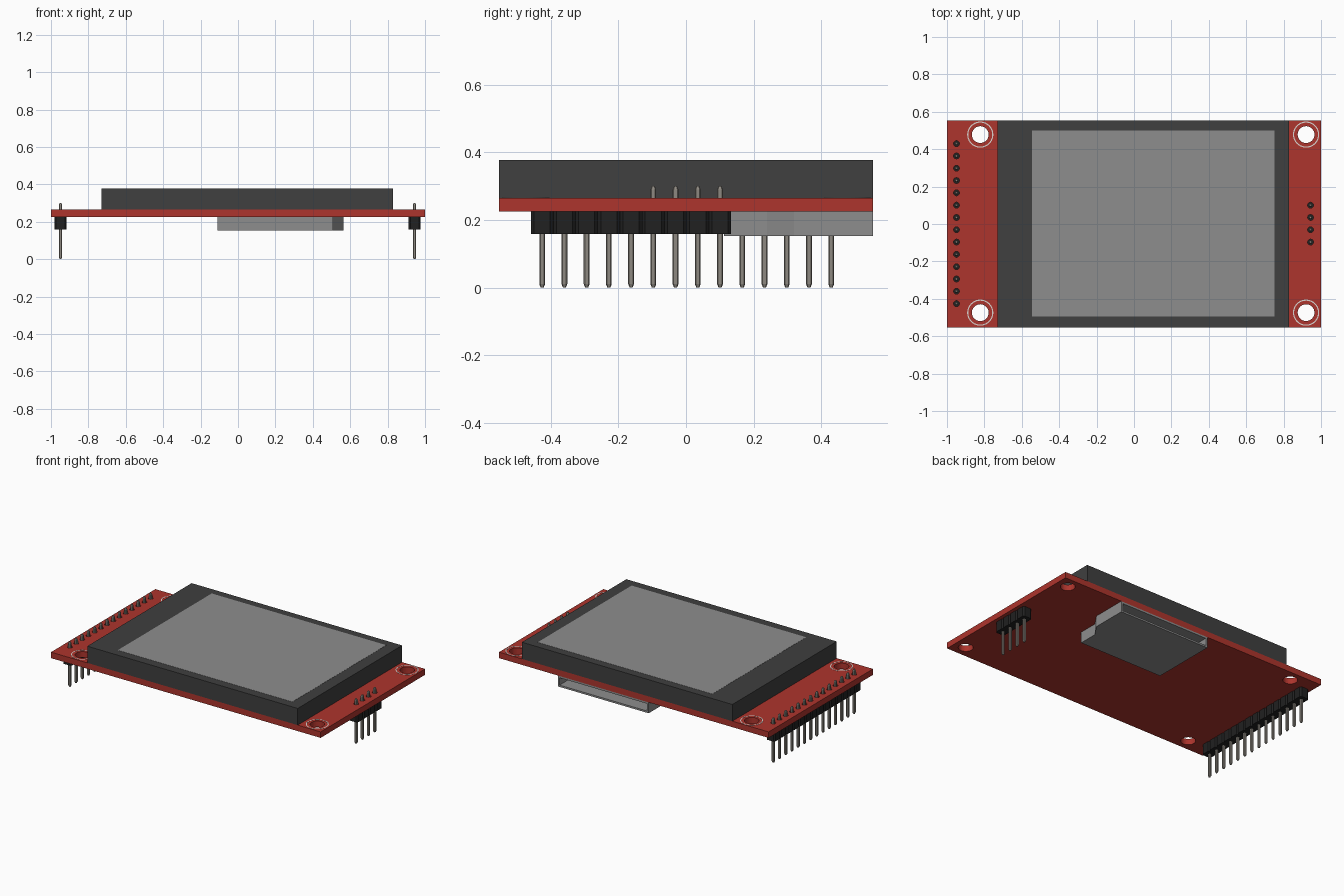
import bpy, bmesh
from math import cos, sin, pi

if "Cube" in bpy.data.objects:
    bpy.data.objects.remove(bpy.data.objects["Cube"])

PITCH = 0.0658
HALF_Y = 0.553
BOARD_Z0, BOARD_Z1 = 0.225, 0.265


def material(name, r, g, b):
    m = bpy.data.materials.new(name)
    m.diffuse_color = (r, g, b, 1)
    m.use_nodes = True
    m.node_tree.nodes["Principled BSDF"].inputs["Base Color"].default_value = m.diffuse_color
    return m


RED = material("board_red", 0.42, 0.035, 0.026)
DARK = material("dark_grey", 0.05, 0.05, 0.05)
BLACK = material("header_black", 0.015, 0.015, 0.015)
GREY = material("mid_grey", 0.27, 0.27, 0.27)
METAL = material("pin_metal", 0.27, 0.25, 0.22)
WHITE = material("print_white", 0.7, 0.65, 0.62)


def add_mesh(name, bm, mat):
    bmesh.ops.recalc_face_normals(bm, faces=bm.faces[:])
    me = bpy.data.meshes.new(name)
    bm.to_mesh(me)
    bm.free()
    me.materials.append(mat)
    ob = bpy.data.objects.new(name, me)
    bpy.context.collection.objects.link(ob)
    return ob


def rect(x0, x1, y0, y1):
    return [(x0, y0), (x1, y0), (x1, y1), (x0, y1)]


def circle(x, y, r, n):
    return [(x + r * cos(2 * pi * i / n), y + r * sin(2 * pi * i / n)) for i in range(n)]


def chamfered(x, y, hx, hy, c):
    return [(x - hx + c, y - hy), (x + hx - c, y - hy), (x + hx, y - hy + c), (x + hx, y + hy - c),
            (x + hx - c, y + hy), (x - hx + c, y + hy), (x - hx, y + hy - c), (x - hx, y - hy + c)]


def plate(name, loops, z0, z1, mat):
    """Extrude outlines; inner loops become holes."""
    cu = bpy.data.curves.new(name, 'CURVE')
    cu.dimensions = '2D'
    cu.fill_mode = 'BOTH'
    cu.extrude = (z1 - z0) / 2
    for pts in loops:
        sp = cu.splines.new('POLY')
        sp.points.add(len(pts) - 1)
        for p, (x, y) in zip(sp.points, pts):
            p.co = (x, y, 0, 1)
        sp.use_cyclic_u = True
    tmp = bpy.data.objects.new(name + "_outline", cu)
    bpy.context.collection.objects.link(tmp)
    me = bpy.data.meshes.new_from_object(tmp.evaluated_get(bpy.context.evaluated_depsgraph_get()))
    bpy.data.objects.remove(tmp)
    bm = bmesh.new()
    bm.from_mesh(me)
    bpy.data.meshes.remove(me)
    bmesh.ops.remove_doubles(bm, verts=bm.verts[:], dist=1e-5)
    bmesh.ops.translate(bm, verts=bm.verts[:], vec=(0, 0, (z0 + z1) / 2))
    for f in bm.faces:
        f.smooth = False
    return add_mesh(name, bm, mat)


def loft(bm, sections):
    """Skin a stack of (outline, z) sections and cap both ends."""
    rings = [[bm.verts.new((x, y, z)) for x, y in pts] for pts, z in sections]
    n = len(rings[0])
    for a, b in zip(rings, rings[1:]):
        for i in range(n):
            bm.faces.new((a[i], a[(i + 1) % n], b[(i + 1) % n], b[i]))
    bm.faces.new(rings[0])
    bm.faces.new(rings[-1])


def row(x, count):
    return [(x, (i - (count - 1) / 2) * PITCH + 0.002) for i in range(count)]


def pin_header(prefix, spots):
    # black plastic carriers, one chamfered block per pin
    bm = bmesh.new()
    for x, y in spots:
        o = chamfered(x, y, 0.032, PITCH / 2, 0.009)
        loft(bm, [(o, 0.158), (o, BOARD_Z0)])
    add_mesh(prefix + "_header_body", bm, BLACK)
    # metal pins with tapered tips
    bm = bmesh.new()
    for x, y in spots:
        body = chamfered(x, y, 0.0085, 0.0085, 0.003)
        tip = chamfered(x, y, 0.0045, 0.0045, 0.0015)
        loft(bm, [(tip, 0.0), (body, 0.01), (body, 0.29), (tip, 0.30)])
    add_mesh(prefix + "_header_pins", bm, METAL)


# circuit board with mounting and pin holes
left, right = row(-0.949, 14), row(0.944, 4)
mounts = [(x, y) for x in (-0.822, 0.92) for y in (-0.474, 0.478)]
plate("circuit_board",
      [rect(-1, 1, -HALF_Y, HALF_Y)]
      + [circle(x, y, 0.045, 32) for x, y in mounts]
      + [circle(x, y, 0.016, 12) for x, y in left + right],
      BOARD_Z0, BOARD_Z1, RED)

# printed rings around the mounting holes
for i, (x, y) in enumerate(mounts):
    plate(f"mount_ring_{i + 1}", [circle(x, y, 0.07, 40), circle(x, y, 0.064, 40)],
          BOARD_Z1, BOARD_Z1 + 0.001, WHITE)

# pin headers
pin_header("left", left)
pin_header("right", right)

# display housing and screen
plate("display_housing", [rect(-0.731, 0.83, -HALF_Y, HALF_Y)], BOARD_Z1, 0.377, DARK)
plate("screen", [rect(-0.545, 0.75, -0.495, 0.5)], 0.377, 0.378, GREY)

# card slot: sheet metal shell, open at the back
T = 0.012
outer = [(-0.11, HALF_Y), (-0.11, 0.112), (0.508, 0.112), (0.508, 0.24), (0.563, 0.32), (0.563, HALF_Y)]
inner = [(0.563 - T, HALF_Y), (0.563 - T, 0.324), (0.508 - T, 0.244), (0.508 - T, 0.112 + T),
         (-0.11 + T, 0.112 + T), (-0.11 + T, HALF_Y)]
plate("card_slot_bottom", [outer], 0.152, 0.152 + T, GREY)
plate("card_slot_walls", [outer + inner], 0.152 + T, BOARD_Z0 - T, GREY)
plate("card_slot_top", [outer], BOARD_Z0 - T, BOARD_Z0, GREY)
